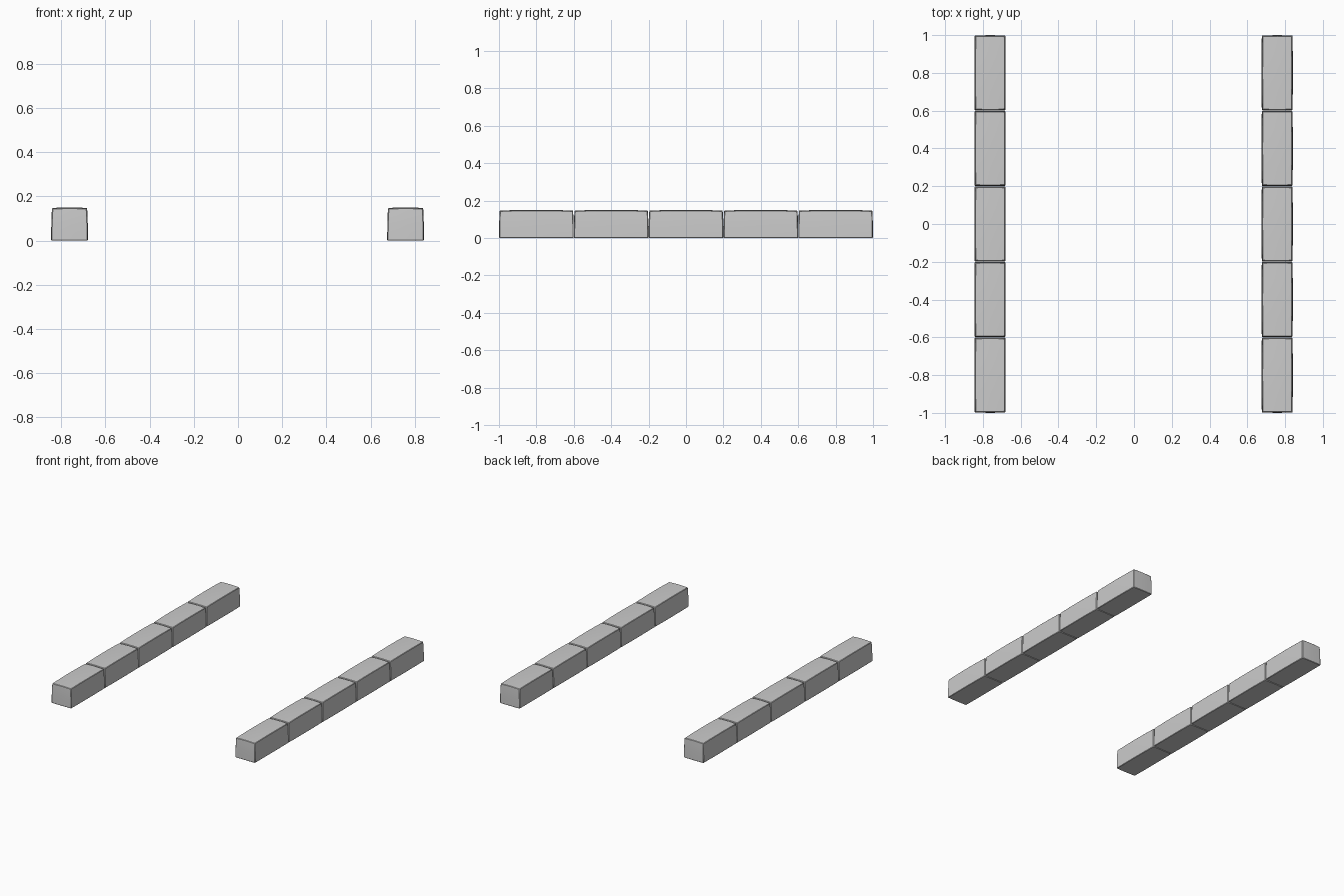
import bpy, bmesh, math

if "Cube" in bpy.data.objects:
    bpy.data.objects.remove(bpy.data.objects["Cube"])

HX, HY, H = 0.083, 0.1995, 0.15
BULGE = 0.005


def kerb_block(name, cx, cy):
    bm = bmesh.new()
    bmesh.ops.create_cube(bm, size=2)
    bmesh.ops.subdivide_edges(bm, edges=bm.edges[:], cuts=3, use_grid_fill=True)
    # Pillow the faces gently, leaving the underside flat
    for v in bm.verts:
        u, s, w = v.co
        up = (w + 1) / 2
        v.co.x = u * (HX - BULGE * (0.3 * s * s + 0.7 * up ** 3))
        v.co.y = s * (HY - BULGE * (0.3 * u * u + 0.7 * up ** 3))
        v.co.z = up * (H - BULGE * (u * u + s * s) / 2)
    mesh = bpy.data.meshes.new(name)
    bm.to_mesh(mesh)
    bm.free()
    ob = bpy.data.objects.new(name, mesh)
    bpy.context.collection.objects.link(ob)
    ob.location = (cx, cy, 0)
    # Small worn edge
    bev = ob.modifiers.new("worn_edges", 'BEVEL')
    bev.width = 0.003
    bev.segments = 1
    bev.limit_method = 'ANGLE'
    bev.angle_limit = math.radians(50)
    bpy.ops.object.select_all(action='DESELECT')
    ob.select_set(True)
    bpy.context.view_layer.objects.active = ob
    bpy.ops.object.shade_smooth_by_angle(angle=math.radians(30))


# Two parallel rows of five kerb stones
for side, cx in (("left", -0.762), ("right", 0.758)):
    for i in range(5):
        kerb_block(f"{side}_kerb_stone_{i + 1}", cx, -0.8 + 0.4 * i)
